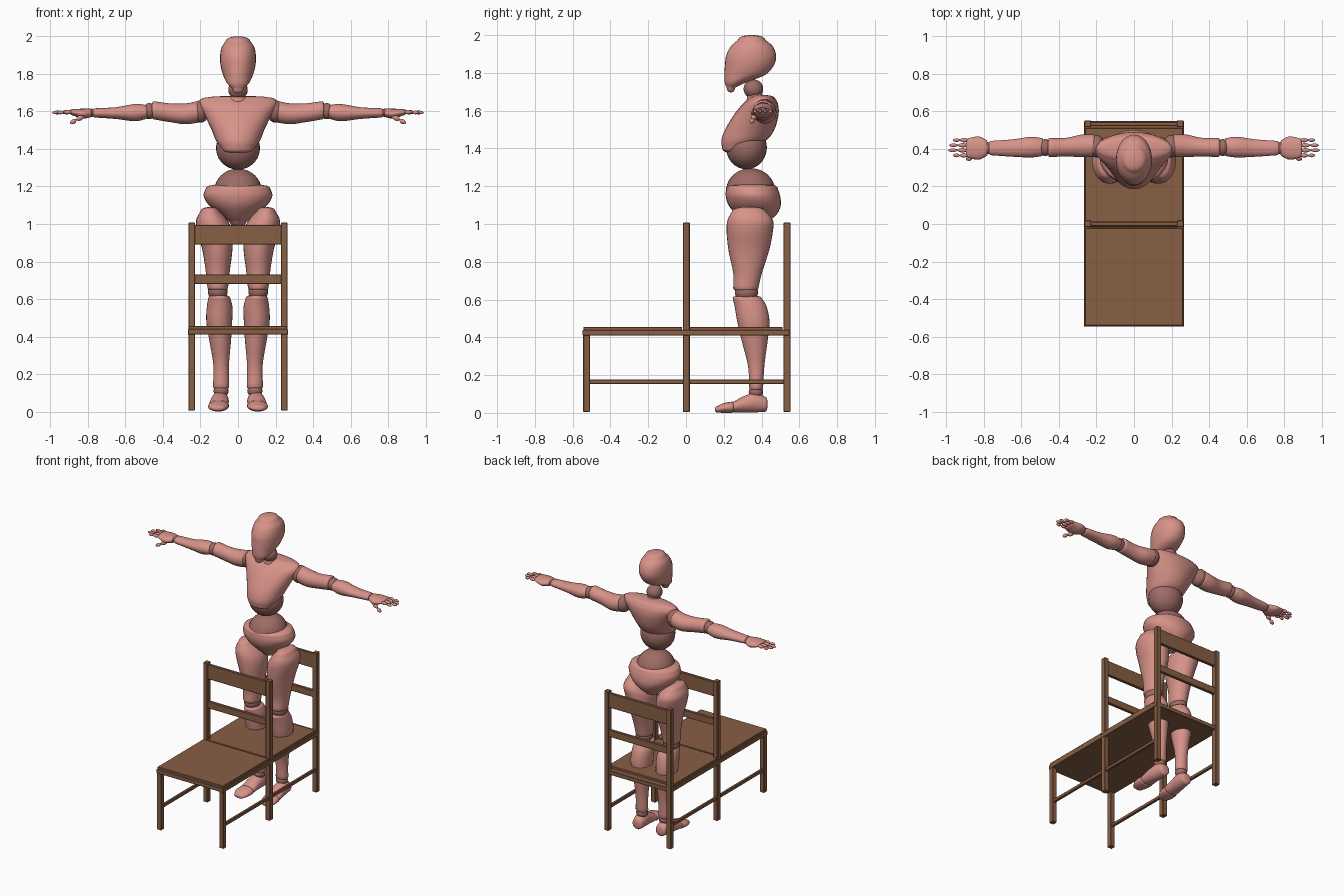
import bpy, bmesh, math
from mathutils import Vector

cube = bpy.data.objects.get("Cube")
if cube:
    bpy.data.objects.remove(cube)


def material(name, rgb):
    m = bpy.data.materials.new(name)
    m.use_nodes = True
    m.diffuse_color = (*rgb, 1)
    m.node_tree.nodes["Principled BSDF"].inputs["Base Color"].default_value = (*rgb, 1)
    return m


SKIN = material("rosy skin", (0.68, 0.29, 0.25))
JOINT = material("dark rose joint", (0.34, 0.15, 0.13))
WOOD = material("brown wood", (0.25, 0.115, 0.06))


def finish(name, bm, mat, smooth=True):
    bmesh.ops.recalc_face_normals(bm, faces=bm.faces)
    mesh = bpy.data.meshes.new(name)
    bm.to_mesh(mesh)
    bm.free()
    mesh.materials.append(mat)
    for p in mesh.polygons:
        p.use_smooth = smooth
    ob = bpy.data.objects.new(name, mesh)
    bpy.context.collection.objects.link(ob)
    return ob


def box(name, x, y, z):
    """Lightly bevelled wooden bar from three (low, high) ranges."""
    bm = bmesh.new()
    bmesh.ops.create_cube(bm, size=1)
    for v in bm.verts:
        v.co = [(a + b) / 2 + c * (b - a) for c, (a, b) in zip(v.co, (x, y, z))]
    ob = finish(name, bm, WOOD, False)
    bevel = ob.modifiers.new("edge", "BEVEL")
    bevel.width = 0.003
    return ob


def ball(name, centre, radii, mat=JOINT):
    bm = bmesh.new()
    bmesh.ops.create_uvsphere(bm, u_segments=32, v_segments=20, radius=1)
    for v in bm.verts:
        v.co = [c + r * k for c, r, k in zip(centre, radii, v.co)]
    return finish(name, bm, mat)


def spline(rows, steps=5):
    """Smooth rows of numbers with a Catmull-Rom curve."""
    pts = [Vector(r) for r in rows]
    pts = [2 * pts[0] - pts[1]] + pts + [2 * pts[-1] - pts[-2]]
    out = []
    for a, b, c, d in zip(pts, pts[1:], pts[2:], pts[3:]):
        for i in range(steps):
            t = i / steps
            out.append(b + (c - a) * t / 2 + (2 * a - 5 * b + 4 * c - d) * t * t / 2
                       + (3 * b - a - 3 * c + d) * t ** 3 / 2)
    return out + [pts[-2]]


def loft(name, axis, rows, side=1, cap=0.012, mat=SKIN, sides=28):
    """Rounded body along an axis; row = position, centre, half width, low, high."""
    rings = spline(rows)
    for end, grow in ((0, -1), (-1, 1)):
        t, c, r, lo, hi = rings[end]
        way = grow * math.copysign(1, rows[-1][0] - rows[0][0])
        m, h = (lo + hi) / 2, (hi - lo) / 2
        caps = []
        for k in (25, 50, 70, 85):
            s = math.cos(math.radians(k)) ** 0.8
            caps.append((t + way * cap * math.sin(math.radians(k)), c, r * s, m - h * s, m + h * s))
        rings = caps[::-1] + rings if end == 0 else rings + caps
    bm = bmesh.new()
    loops = []
    for t, c, r, lo, hi in rings:
        loop = []
        for i in range(sides):
            a = math.tau * i / sides
            u, v = c + r * math.cos(a), (lo + hi) / 2 + (hi - lo) / 2 * math.sin(a)
            x, y, z = {"x": (t, u, v), "y": (u, t, v), "z": (u, v, t)}[axis]
            loop.append(bm.verts.new((x * side, y, z)))
        loops.append(loop)
    for p, q in zip(loops, loops[1:]):
        for i in range(sides):
            j = (i + 1) % sides
            bm.faces.new((p[i], p[j], q[j], q[i]))
    bm.faces.new(loops[0])
    bm.faces.new(loops[-1])
    return finish(name, bm, mat)


def finger(name, start, end, radius):
    """Two tapered segments with a knuckle between them."""
    a, b = Vector(start), Vector(end)
    mid = a.lerp(b, 0.55)
    for part, p, q, r in (("base", a, mid, radius), ("tip", mid, b, radius * 0.85)):
        bm = bmesh.new()
        bmesh.ops.create_uvsphere(bm, u_segments=12, v_segments=10, radius=1)
        turn = (q - p).to_track_quat("Z", "Y")
        for v in bm.verts:
            length = math.copysign(abs(v.co.z) ** 1.5, v.co.z) * (q - p).length * 0.53
            v.co = (p + q) / 2 + turn @ Vector((v.co.x * r, v.co.y * r, length))
        finish(f"{name}_{part}", bm, SKIN)


# Chairs, one behind the other
for label, front, back in (("front_chair", -0.547, 0.02), ("rear_chair", -0.02, 0.553)):
    box(label + "_seat_frame", (-0.267, 0.267), (front, back - 0.004), (0.41, 0.44))
    box(label + "_seat", (-0.262, 0.262), (front + 0.005, back - 0.042), (0.437, 0.456))
    box(label + "_top_rail", (-0.235, 0.235), (back - 0.03, back - 0.008), (0.89, 0.995))
    box(label + "_middle_rail", (-0.235, 0.235), (back - 0.03, back - 0.008), (0.68, 0.73))
    for s, lr in ((1, "left"), (-1, "right")):
        x = sorted((s * 0.23, s * 0.265))
        box(f"{label}_{lr}_front_leg", x, (front + 0.003, front + 0.038), (0.005, 0.42))
        box(f"{label}_{lr}_back_post", x, (back - 0.037, back), (0.005, 1.007))
        box(f"{label}_{lr}_stretcher", sorted((s * 0.238, s * 0.257)),
            (front + 0.02, back - 0.02), (0.153, 0.176))

# Head and neck
loft("head", "z", [(1.722, 0, 0.03, 0.215, 0.26), (1.75, 0, 0.058, 0.205, 0.32),
                   (1.79, 0, 0.078, 0.203, 0.42), (1.84, 0, 0.092, 0.206, 0.465),
                   (1.89, 0, 0.096, 0.212, 0.477), (1.94, 0, 0.088, 0.237, 0.46),
                   (1.975, 0, 0.066, 0.275, 0.42)], cap=0.025)
ball("neck_ball", (0, 0.357, 1.715), (0.052, 0.052, 0.05))
loft("neck", "z", [(1.65, 0, 0.05, 0.32, 0.42), (1.685, 0, 0.04, 0.325, 0.405)])

# Torso and waist
loft("chest", "z", [(1.395, 0, 0.08, 0.193, 0.31), (1.44, 0, 0.115, 0.187, 0.42),
                    (1.5, 0, 0.14, 0.207, 0.468), (1.58, 0, 0.178, 0.255, 0.49),
                    (1.635, 0, 0.208, 0.3, 0.487), (1.665, 0, 0.2, 0.335, 0.472)], cap=0.018)
ball("abdomen", (0, 0.32, 1.405), (0.117, 0.108, 0.115))
ball("waist", (0, 0.342, 1.175), (0.127, 0.13, 0.12))
loft("pelvis", "z", [(1.01, 0, 0.045, 0.31, 0.43), (1.05, 0, 0.095, 0.265, 0.48),
                     (1.1, 0, 0.155, 0.225, 0.502), (1.15, 0, 0.183, 0.21, 0.498),
                     (1.195, 0, 0.17, 0.213, 0.483)], cap=0.02)

for s, lr in ((1, "left"), (-1, "right")):
    # Arms
    ball(lr + "_shoulder", (s * 0.2, 0.415, 1.6), (0.045, 0.06, 0.06))
    loft(lr + "_upper_arm", "x", [(0.215, 0.418, 0.06, 1.54, 1.655), (0.28, 0.417, 0.06, 1.532, 1.643),
                                  (0.36, 0.41, 0.05, 1.543, 1.643), (0.45, 0.408, 0.051, 1.558, 1.655)], s)
    ball(lr + "_elbow", (s * 0.473, 0.408, 1.602), (0.035, 0.045, 0.043))
    loft(lr + "_forearm", "x", [(0.49, 0.41, 0.048, 1.56, 1.635), (0.55, 0.41, 0.055, 1.548, 1.64),
                                (0.65, 0.405, 0.046, 1.56, 1.623), (0.765, 0.405, 0.038, 1.568, 1.617)], s)
    ball(lr + "_wrist", (s * 0.782, 0.405, 1.593), (0.02, 0.033, 0.022))
    loft(lr + "_palm", "x", [(0.79, 0.405, 0.045, 1.568, 1.615), (0.83, 0.405, 0.062, 1.562, 1.615),
                             (0.885, 0.405, 0.052, 1.58, 1.613)], s)
    for i, tip in enumerate((0.965, 0.99, 0.985, 0.965)):
        y = 0.366 + i * 0.027
        finger(f"{lr}_finger_{i + 1}", (s * 0.885, y, 1.598), (s * tip, y, 1.594), 0.012)
    finger(lr + "_thumb", (s * 0.82, 0.365, 1.578), (s * 0.895, 0.345, 1.537), 0.015)

    # Legs
    loft(lr + "_thigh", "z", [(1.07, 0.15, 0.05, 0.245, 0.42), (1.02, 0.14, 0.083, 0.22, 0.46),
                              (0.96, 0.124, 0.094, 0.215, 0.46), (0.86, 0.11, 0.08, 0.225, 0.44),
                              (0.74, 0.108, 0.063, 0.25, 0.402), (0.66, 0.108, 0.055, 0.25, 0.383)], s, 0.02)
    ball(lr + "_knee", (s * 0.108, 0.32, 0.64), (0.053, 0.062, 0.05))
    loft(lr + "_shin", "z", [(0.61, 0.1, 0.057, 0.247, 0.4), (0.56, 0.098, 0.068, 0.258, 0.428),
                             (0.48, 0.1, 0.069, 0.272, 0.442), (0.38, 0.095, 0.058, 0.295, 0.432),
                             (0.25, 0.09, 0.042, 0.328, 0.415), (0.13, 0.09, 0.043, 0.335, 0.408)], s)
    ball(lr + "_ankle", (s * 0.09, 0.37, 0.11), (0.04, 0.038, 0.035))
    loft(lr + "_heel", "y", [(0.42, 0.092, 0.038, 0.006, 0.085), (0.37, 0.095, 0.046, 0.003, 0.108),
                             (0.31, 0.1, 0.05, 0.003, 0.09), (0.255, 0.102, 0.053, 0.003, 0.062)], s)
    loft(lr + "_toes", "y", [(0.245, 0.103, 0.055, 0, 0.06), (0.2, 0.106, 0.054, 0, 0.052),
                             (0.165, 0.107, 0.038, 0.002, 0.035)], s)
